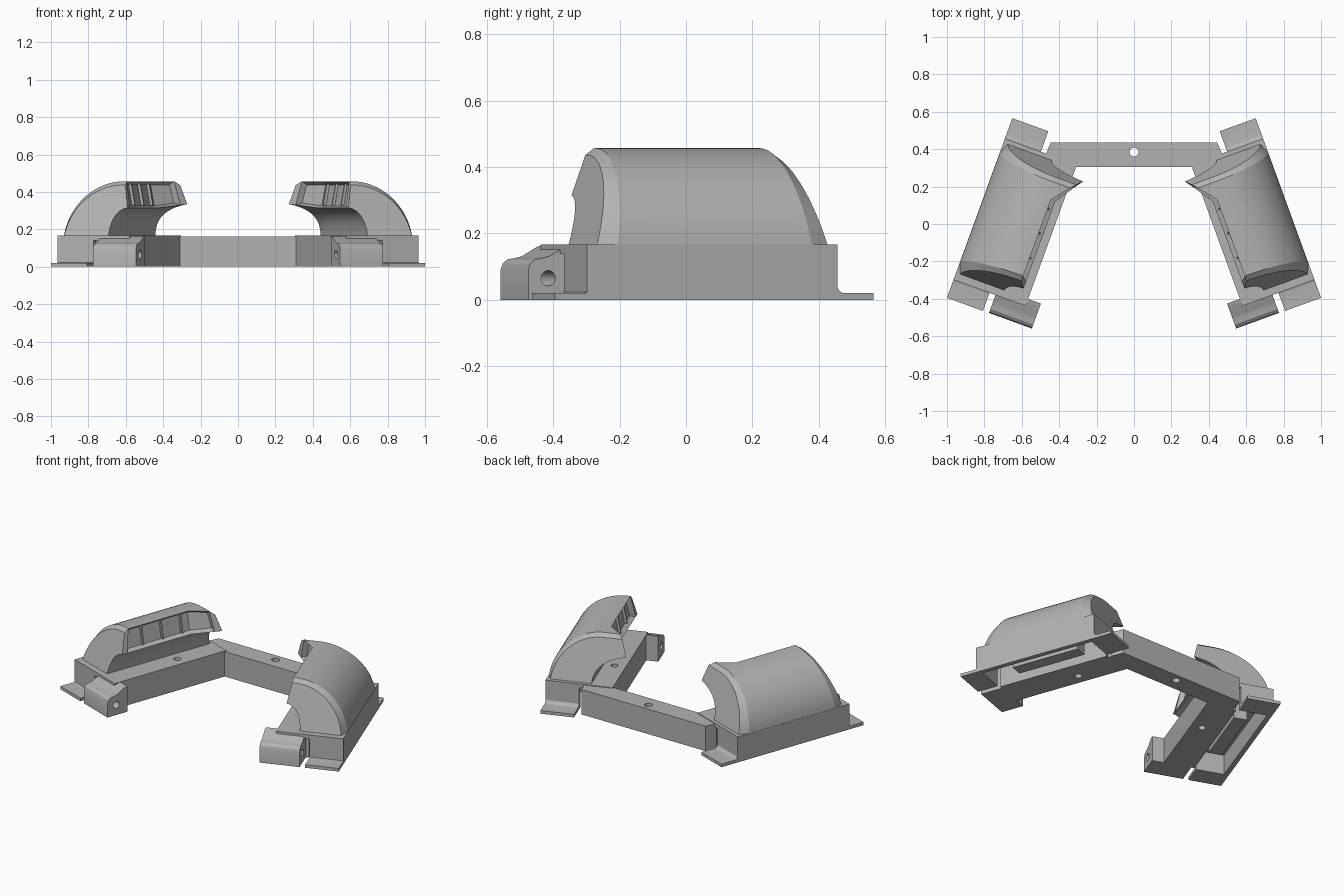
import bpy, bmesh, math
from mathutils import Vector, Matrix

cube = bpy.data.objects.get("Cube")
if cube:
    bpy.data.objects.remove(cube, do_unlink=True)

grey = bpy.data.materials.new("plain grey")
grey.use_nodes = True
grey.diffuse_color = (0.45, 0.45, 0.45, 1)
grey.node_tree.nodes["Principled BSDF"].inputs["Base Color"].default_value = (0.45, 0.45, 0.45, 1)

TURN = Matrix.Rotation(math.radians(20), 4, "Z")   # splay of each side unit
MID = -0.202                                       # middle of a unit along its length


def finish(name, bm, turned=True, mirror=True):
    """Make an object, turn it to the splay and mirror it to the other side."""
    bmesh.ops.recalc_face_normals(bm, faces=bm.faces)
    if turned:
        bm.transform(TURN)
    mesh = bpy.data.meshes.new(name)
    bm.to_mesh(mesh)
    bm.free()
    mesh.materials.append(grey)
    obj = bpy.data.objects.new(name, mesh)
    bpy.context.collection.objects.link(obj)
    if mirror:
        obj.modifiers.new("Mirror", "MIRROR")
    return obj


def loft(rings):
    """Skin a row of closed rings and cap both ends."""
    bm = bmesh.new()
    rows = [[bm.verts.new(p) for p in ring] for ring in rings]
    n = len(rows[0])
    for a, b in zip(rows, rows[1:]):
        for i in range(n):
            j = (i + 1) % n
            bm.faces.new((a[i], a[j], b[j], b[i]))
    bm.faces.new(rows[0])
    bm.faces.new(rows[-1])
    return bm, rows


def box(u0, u1, v0, v1, z0, z1):
    corners = [(u0, v0), (u1, v0), (u1, v1), (u0, v1)]
    return loft([[(u, v, z) for u, v in corners] for z in (z0, z1)])[0]


def across(profile, u0, u1):
    """Extrude a (v, z) profile across the unit."""
    return loft([[(u, v, z) for v, z in profile] for u in (u0, u1)])[0]


def cylinder(radius, depth, place):
    bm = bmesh.new()
    bmesh.ops.create_cone(bm, cap_ends=True, segments=24, radius1=radius,
                          radius2=radius, depth=depth, matrix=place)
    return bm


def cut(target, cutter):
    """Subtract the cutter and throw it away."""
    mod = target.modifiers.new("Cut", "BOOLEAN")
    mod.operation = "DIFFERENCE"
    mod.solver = "EXACT"
    mod.object = cutter
    cutter.hide_render = True
    bpy.context.view_layer.objects.active = target
    with bpy.context.temp_override(object=target, active_object=target):
        bpy.ops.object.modifier_move_to_index(modifier=mod.name, index=0)
        bpy.ops.object.modifier_apply(modifier=mod.name)
    bpy.data.objects.remove(cutter, do_unlink=True)


def smooth(obj, angle=20):
    bpy.ops.object.select_all(action="DESELECT")
    obj.select_set(True)
    bpy.context.view_layer.objects.active = obj
    bpy.ops.object.shade_smooth_by_angle(angle=math.radians(angle))


# Base under each hood: hollow below, slotted beside the tabs at both ends,
# with a screw hole through the inner rail
base = finish("side_base", box(0.395, 0.805, -0.61, 0.193, 0, 0.166))
cut(base, finish("cavity_cutter", box(0.585, 0.775, -0.58, 0.16, -0.05, 0.13), mirror=False))
for v0, v1 in ((-0.7, -0.57), (0.15, 0.3)):
    cut(base, finish("slot_cutter", box(0.566, 0.60, v0, v1, -0.06, 0.14), mirror=False))
cut(base, finish("rail_hole_cutter", cylinder(0.022, 0.6, Matrix.Translation((0.465, -0.11, 0))),
                 mirror=False))
smooth(base)

# Block hanging inside the hollow
finish("inner_block", box(0.62, 0.70, -0.42, 0.02, 0.03, 0.14))

# Mounting tabs at both ends, with a fillet up to the base
for label, s in (("front", -1), ("back", 1)):
    tab = [(0.511, 0), (0.511, 0.02)]
    for k in range(7):
        a = math.radians(270 - 15 * k)
        tab.append((0.419 + 0.025 * math.cos(a), 0.045 + 0.025 * math.sin(a)))
    tab += [(0.385, 0.045), (0.385, 0)]
    smooth(finish(label + "_tab", across([(MID + s * d, z) for d, z in tab], 0.60, 0.805)))

# Hinge lug with a cross hole
lug_profile = [(-0.712, 0), (-0.712, 0.09), (-0.705, 0.11), (-0.69, 0.122), (-0.665, 0.126),
               (-0.645, 0.131), (-0.595, 0.16), (-0.57, 0.165), (-0.57, 0)]
lug = finish("hinge_lug", across(lug_profile, 0.322, 0.566))
hole_place = Matrix.Translation((0.44, -0.648, 0.065)) @ Matrix.Rotation(math.pi / 2, 4, "Y")
cut(lug, finish("lug_hole_cutter", cylinder(0.023, 0.6, hole_place), mirror=False))
smooth(lug)

# Rear cross beam with a centre hole
half = [(0.31, 0.305), (0.45, 0.25), (0.475, 0.365), (0.445, 0.435)]
outline = half + [(-x, y) for x, y in reversed(half)]
beam = finish("cross_beam", loft([[(x, y, z) for x, y in outline] for z in (0, 0.162)])[0],
              turned=False, mirror=False)
cut(beam, finish("beam_hole_cutter", cylinder(0.024, 0.6, Matrix.Translation((0, 0.385, 0))),
                 turned=False, mirror=False))
smooth(beam)

# Curved hood: outer arc, slanted lip, concave underside, chamfered ends
ARC, UNDER = 18, 10
FLOOR, TOP = 0.165, 0.457
RADIUS, ARC_U = 0.328, 0.478
START = math.asin((FLOOR - TOP + RADIUS) / RADIUS)


def section(flare, shrink=1.0):
    pts = []
    for k in range(ARC + 1):
        a = START + (math.pi / 2 - START) * k / ARC
        z = TOP - RADIUS + RADIUS * math.sin(a)
        pts.append((ARC_U + RADIUS * shrink * math.cos(a), FLOOR + (z - FLOOR) * shrink))
    pts.append((0.462 - 0.1 * flare, FLOOR + (TOP - FLOOR) * shrink))
    lip = Vector((0.437 - 0.104 * flare, 0.315 + 0.02 * flare))
    bend, foot = Vector((0.525, 0.30)), Vector((0.53, FLOOR))
    for k in range(UNDER + 1):
        t = k / UNDER
        pts.append(tuple(lip * (1 - t) ** 2 + bend * 2 * t * (1 - t) + foot * t * t))
    return pts


def end_reach(z):
    return 0.37 - 0.29 * (z - FLOOR)


def rim_reach(z):
    return 0.312 - 0.165 * (z - FLOOR)


HOOD_MID = -0.2
rings = [
    [(u, HOOD_MID - end_reach(z), z) for u, z in section(0, 0.93)],
    [(u, HOOD_MID - rim_reach(z), z) for u, z in section(0)],
    [(u, -0.03, z) for u, z in section(0)],
    [(u, HOOD_MID + rim_reach(z), z) for u, z in section(0.75)],
    [(u, HOOD_MID + end_reach(z), z) for u, z in section(1, 0.93)],
]
bm, rows = loft(rings)
bmesh.ops.recalc_face_normals(bm, faces=bm.faces)
# Recessed window along the lip
top, low = ARC + 1, ARC + 2
window = []
for a, b in ((1, 2), (2, 3)):
    corner = {rows[a][top], rows[a][low], rows[b][top], rows[b][low]}
    window += [f for f in bm.faces if set(f.verts) == corner]
bmesh.ops.inset_region(bm, faces=window, thickness=0.016, depth=-0.03, use_even_offset=True)
smooth(finish("hood", bm))

# Dividers in the window, leaning with the lip
for k in range(3):
    v = -0.36 + 0.14 * k
    divider = [(0.454, 0.328), (0.50, 0.328), (0.51, 0.443), (0.475, 0.443)]
    finish("window_divider", loft([[(u, v + d, z) for u, z in divider] for d in (-0.005, 0.005)])[0])
